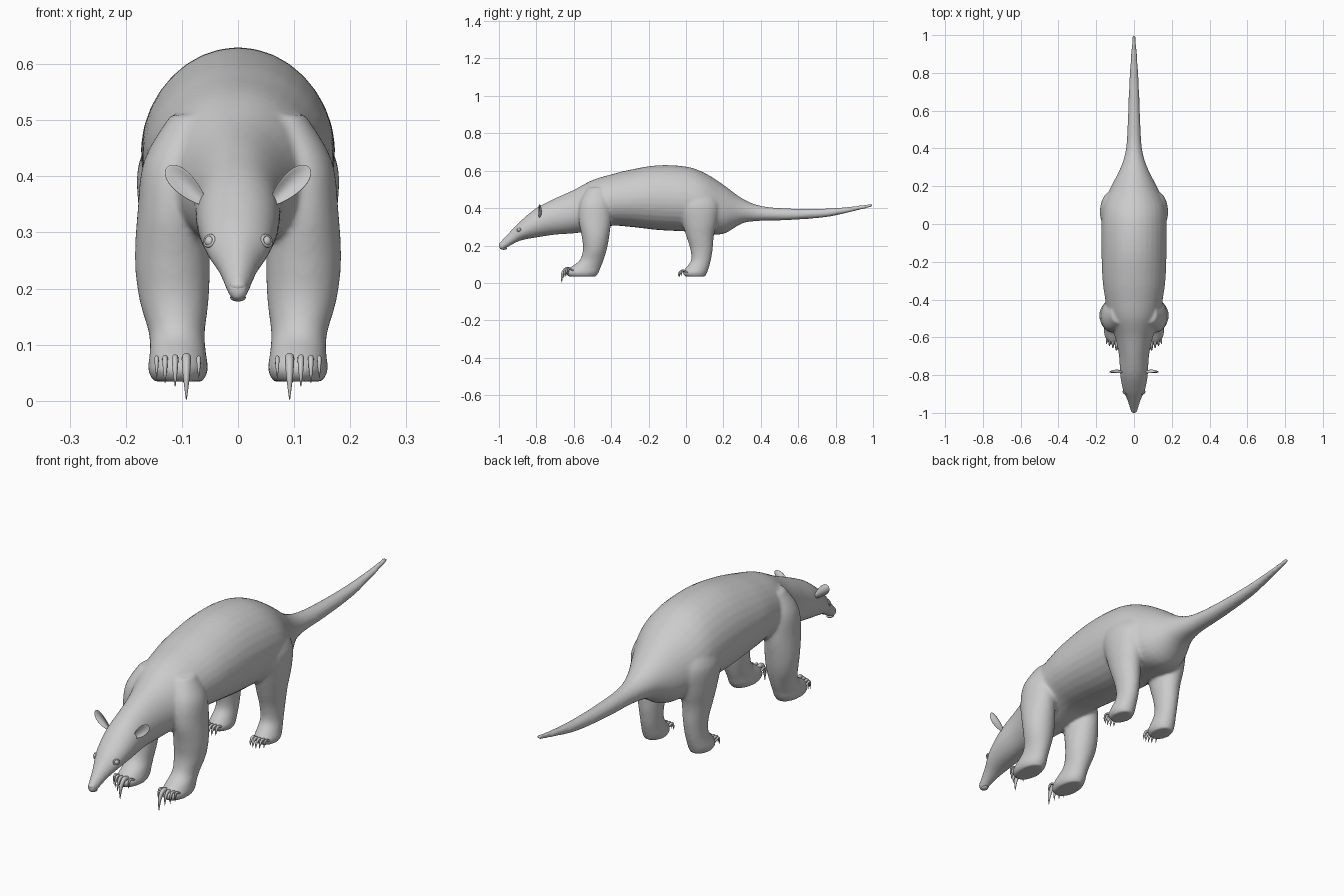
import bpy, bmesh, math
from mathutils import Vector, Matrix

old = bpy.data.objects.get("Cube")
if old:
    bpy.data.objects.remove(old)

hide = bpy.data.materials.new("hide_grey")
hide.use_nodes = True
GREY = (0.6, 0.6, 0.6, 1)
hide.diffuse_color = GREY
hide.node_tree.nodes["Principled BSDF"].inputs["Base Color"].default_value = GREY
X = Vector((1, 0, 0))


def spline(rows, steps):
    """Catmull-Rom interpolation through rows of numbers."""
    rows = [Vector(r) for r in rows]
    out = []
    for i in range(len(rows) - 1):
        a, b = rows[max(i - 1, 0)], rows[i]
        c, d = rows[i + 1], rows[min(i + 2, len(rows) - 1)]
        for s in range(steps):
            t = s / steps
            out.append(b + 0.5 * t * ((c - a) + t * ((2 * a - 5 * b + 4 * c - d)
                       + t * (3 * (b - c) + d - a))))
    return out + [rows[-1]]


def loft(bm, rows, up=None, sides=24, steps=4, taper=0.0, mirror=False):
    """Skin ellipses given as x, y, z, half width, half depth along a path."""
    rows = spline(rows, steps)
    for sign in ((1, -1) if mirror else (1,)):
        rings = []
        for i, r in enumerate(rows):
            centre = Vector((r[0] * sign, r[1], r[2]))
            nxt, prv = rows[min(i + 1, len(rows) - 1)], rows[max(i - 1, 0)]
            tangent = Vector((0, nxt[1] - prv[1], nxt[2] - prv[2])).normalized()
            v = Vector(up) if up else tangent.cross(X)
            ring = []
            for k in range(sides):
                a = math.tau * k / sides
                w = r[3] * math.cos(a) * (1 - taper * math.sin(a))
                ring.append(bm.verts.new(centre + X * w + v * r[4] * math.sin(a)))
            rings.append(ring)
        for p, q in zip(rings, rings[1:]):
            for k in range(sides):
                n = (k + 1) % sides
                bm.faces.new((p[k], p[n], q[n], q[k]))
        bm.faces.new(rings[0][::-1])
        bm.faces.new(rings[-1])


def finish(name, bm, mirror=False):
    bmesh.ops.recalc_face_normals(bm, faces=bm.faces)
    mesh = bpy.data.meshes.new(name)
    bm.to_mesh(mesh)
    bm.free()
    mesh.materials.append(hide)
    for p in mesh.polygons:
        p.use_smooth = True
    obj = bpy.data.objects.new(name, mesh)
    bpy.context.collection.objects.link(obj)
    if mirror:
        obj.modifiers.new("mirror", 'MIRROR')
    return obj


# Head, trunk and tail: y, top, bottom, half width
profile = [
    (-1.0, .212, .185, .013), (-.98, .232, .177, .02), (-.93, .285, .205, .036),
    (-.88, .335, .228, .058), (-.8, .4, .243, .073), (-.7, .452, .258, .079),
    (-.6, .497, .265, .1), (-.5, .55, .28, .135), (-.4, .58, .305, .152),
    (-.3, .605, .3, .166), (-.15, .629, .283, .172), (0, .622, .275, .172),
    (.1, .588, .265, .163), (.2, .525, .262, .12), (.3, .452, .318, .07),
    (.4, .412, .332, .042), (.55, .398, .336, .033), (.75, .398, .352, .025),
    (.9, .41, .384, .016), (1.0, .426, .408, .008)]
bm = bmesh.new()
loft(bm, [(0, y, (t + b) / 2, w, (t - b) / 2) for y, t, b, w in profile],
     up=(0, 0, 1), sides=32, taper=0.06)

# Front legs with shoulders, from top to sole
loft(bm, [(.08, -.475, .51, .04, .05), (.112, -.485, .43, .055, .08),
          (.117, -.487, .34, .062, .087), (.117, -.484, .25, .067, .074),
          (.114, -.487, .18, .062, .064), (.109, -.505, .12, .05, .064),
          (.107, -.54, .08, .051, .083), (.107, -.555, .055, .054, .088),
          (.107, -.555, .034, .044, .074)], up=(0, 1, 0), mirror=True)

# Hind legs with haunches
loft(bm, [(.085, .05, .5, .055, .09), (.108, .062, .42, .07, .115),
          (.112, .072, .33, .064, .095), (.108, .075, .25, .055, .074),
          (.105, .083, .18, .046, .06), (.105, .08, .12, .042, .053),
          (.107, .06, .08, .045, .062), (.108, .047, .055, .048, .066),
          (.108, .05, .034, .039, .054)], up=(0, 1, 0), mirror=True)
body = finish("body", bm)

# Blend the limbs into the trunk
fuse = body.modifiers.new("fuse", 'REMESH')
fuse.mode = 'VOXEL'
fuse.voxel_size = 0.007
fuse.use_smooth_shade = True
soften = body.modifiers.new("soften", 'SMOOTH')
soften.factor = 0.5
soften.iterations = 7


def claws(name, specs, base_y, sole):
    """Hooked claws: x, length, drop, thickness."""
    bm = bmesh.new()
    for x, length, drop, r in specs:
        top = sole + 0.025
        loft(bm, [(x, base_y + .02, top - .005, r, r), (x, base_y - length * .4, top + .006, r, r * 1.2),
                  (x, base_y - length * .9, top - drop * .35, r * .75, r),
                  (x, base_y - length, top - drop, r * .1, r * .1)], sides=10)
    finish(name, bm, mirror=True)


claws("front_claws", [(.092, .045, .068, .0085), (.07, .02, .03, .004),
                      (.112, .034, .045, .006), (.13, .024, .038, .005),
                      (.145, .012, .03, .004)], -.62, .045)
claws("hind_claws", [(.082, .026, .025, .005), (.097, .031, .027, .005),
                     (.112, .032, .027, .005), (.127, .028, .025, .005),
                     (.141, .018, .024, .004)], -.008, .035)

# Ears: flattened leaves with the rim curled forward
bm = bmesh.new()
bmesh.ops.create_uvsphere(bm, u_segments=24, v_segments=16, radius=1)
for v in bm.verts:
    x, y, z = v.co
    width = .019 * (1 + .3 * z)
    v.co = Vector((x * width, y * .005 - .013 * x * x - .006 * z * z + .006, z * .048))
bm.transform(Matrix.Translation((.092, -.782, .383)) @ Matrix.Rotation(math.radians(46), 4, 'Y'))
finish("ears", bm, mirror=True)

# Eyes and the lids around them
bm = bmesh.new()
bmesh.ops.create_uvsphere(bm, u_segments=20, v_segments=12, radius=.0105)
bm.transform(Matrix.Translation((.049, -.891, .284)))
finish("eyes", bm, mirror=True)
bm = bmesh.new()
ring = []
for i in range(24):
    a = math.tau * i / 24
    ring.append([bm.verts.new(((.0115 + .003 * math.cos(b)) * math.cos(a),
                               (.0095 + .003 * math.cos(b)) * math.sin(a),
                               .003 * math.sin(b)))
                 for b in (math.tau * j / 8 for j in range(8))])
for i in range(24):
    for j in range(8):
        p, q, m = ring[i], ring[(i + 1) % 24], (j + 1) % 8
        bm.faces.new((p[j], q[j], q[m], p[m]))
facing = Vector((.7, -.65, .25)).to_track_quat('Z', 'Y').to_matrix().to_4x4()
bm.transform(Matrix.Translation((.051, -.894, .285)) @ facing)
finish("eyelids", bm, mirror=True)

# Nose pad and lower lip
for name, spot, size in (("nose_pad", (0, -.985, .205), (.016, .015, .012)),
                         ("lower_lip", (0, -.974, .184), (.014, .017, .007))):
    bm = bmesh.new()
    bmesh.ops.create_uvsphere(bm, u_segments=20, v_segments=12, radius=1)
    bm.transform(Matrix.Translation(spot) @ Matrix.Diagonal((*size, 1)))
    finish(name, bm)
